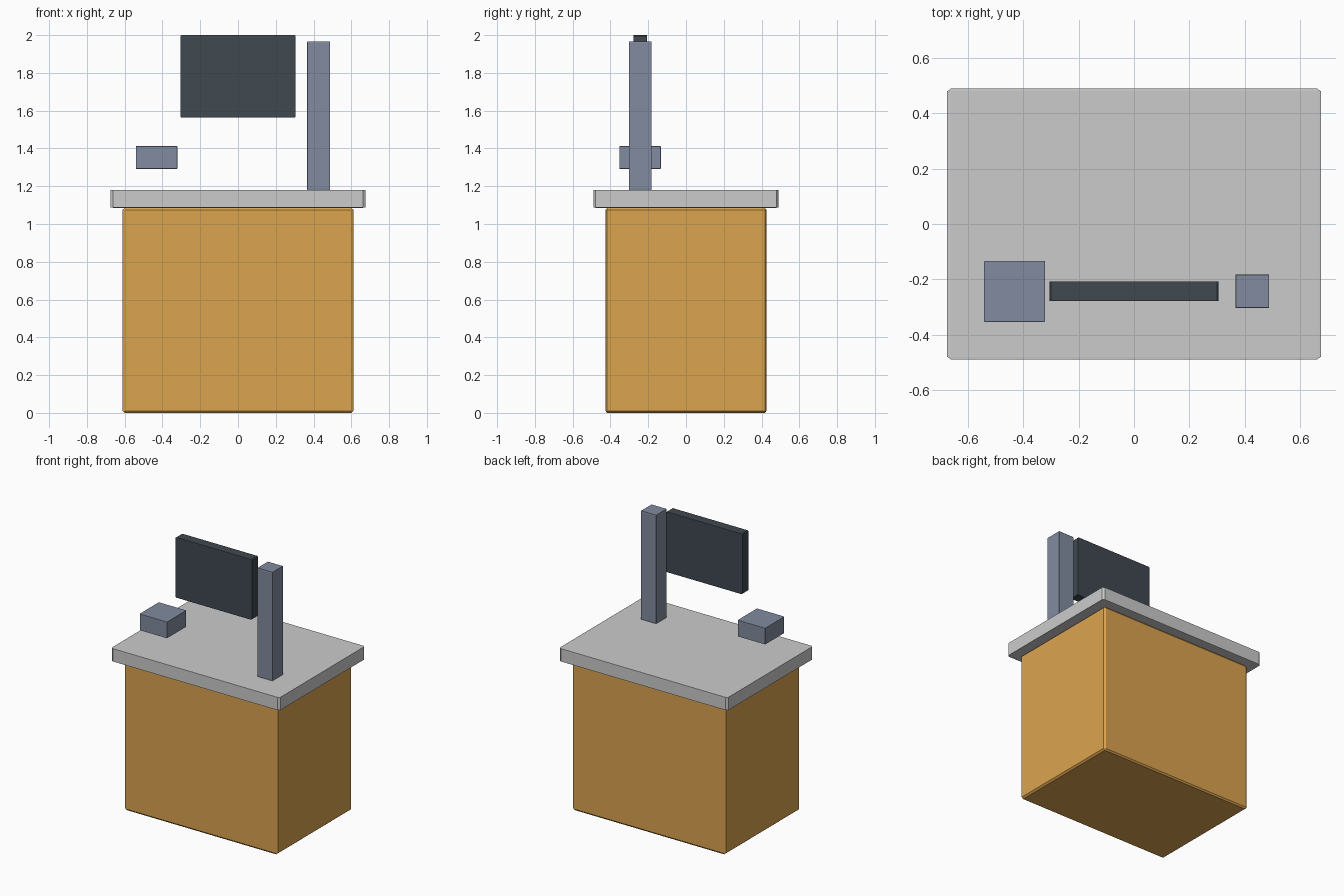
import bpy
import bmesh

if "Cube" in bpy.data.objects:
    bpy.data.objects.remove(bpy.data.objects["Cube"])


def material(name, color):
    mat = bpy.data.materials.new(name)
    mat.diffuse_color = (*color, 1)
    mat.use_nodes = True
    mat.node_tree.nodes["Principled BSDF"].inputs["Base Color"].default_value = mat.diffuse_color
    return mat


def box(name, x, y, z, mat=None, bevel=0.01):
    """Box spanning the given ranges; the chamfer is proportional to each side."""
    bm = bmesh.new()
    bmesh.ops.create_cube(bm, size=1)
    bmesh.ops.bevel(bm, geom=bm.edges[:], offset=bevel, segments=1,
                    affect='EDGES', profile=0.5)
    spans = (x, y, z)
    for v in bm.verts:
        for i, (lo, hi) in enumerate(spans):
            v.co[i] *= hi - lo
    mesh = bpy.data.meshes.new(name)
    bm.to_mesh(mesh)
    bm.free()
    obj = bpy.data.objects.new(name, mesh)
    obj.location = [(lo + hi) / 2 for lo, hi in spans]
    bpy.context.collection.objects.link(obj)
    if mat:
        mesh.materials.append(mat)
    return obj


wood = material("wood", (0.71, 0.37, 0.08))
metal = material("blue_grey_metal", (0.22, 0.26, 0.35))
dark = material("dark_screen", (0.05, 0.065, 0.08))

# Cabinet and overhanging worktop
box("cabinet", (-0.611, 0.611), (-0.426, 0.426), (0, 1.086), wood)
box("worktop", (-0.674, 0.674), (-0.489, 0.489), (1.086, 1.181))

# Equipment along the front edge
box("screen", (-0.305, 0.305), (-0.278, -0.207), (1.564, 2.0), dark)
box("post", (0.366, 0.488), (-0.303, -0.182), (1.18, 1.967), metal)
box("small_box", (-0.541, -0.321), (-0.353, -0.133), (1.292, 1.412), metal)
